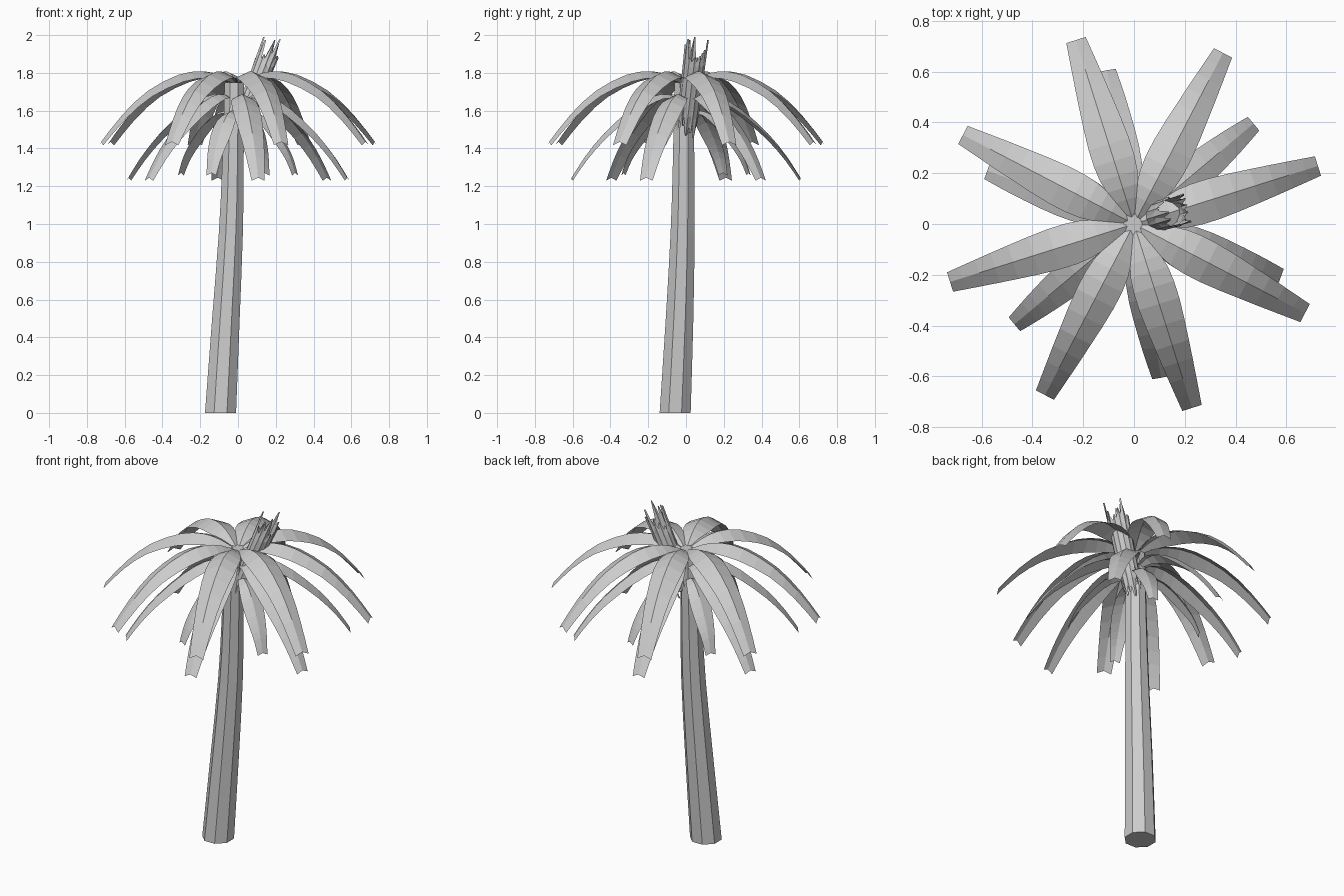
import bpy, math, random
from mathutils import Vector

if "Cube" in bpy.data.objects:
    bpy.data.objects.remove(bpy.data.objects["Cube"])

random.seed(4)


def make(name, verts, faces):
    me = bpy.data.meshes.new(name)
    me.from_pydata([tuple(v) for v in verts], [], faces)
    me.update()
    ob = bpy.data.objects.new(name, me)
    bpy.context.collection.objects.link(ob)
    return ob


def refine(pts):
    """Insert a smooth midpoint between neighbours of a profile."""
    p = [Vector(q) for q in pts]
    out = [p[0]]
    for i in range(len(p) - 1):
        a, b = p[max(i - 1, 0)], p[min(i + 2, len(p) - 1)]
        out += [(p[i] + p[i + 1]) * 0.5625 - (a + b) * 0.0625, p[i + 1]]
    return out


# Trunk: eight-sided tapering tube along a gently curved path (x, y, z, radius)
path = refine([(-0.0925, -0.0575, 0, 0.089), (-0.064, -0.034, 0.5, 0.079),
               (-0.038, -0.018, 0.95, 0.069), (-0.027, -0.013, 1.3, 0.062),
               (-0.02, -0.01, 1.75, 0.055)])
N = 8
verts, faces = [], []
for x, y, z, r in path:
    for i in range(N):
        a = math.tau * (i + 0.5) / N
        verts.append((x + r * math.cos(a), y + r * math.sin(a), z))
for k in range(len(path) - 1):
    for i in range(N):
        j = (i + 1) % N
        faces.append((k * N + i, k * N + j, (k + 1) * N + j, (k + 1) * N + i))
faces.append(tuple(reversed(range(N))))
faces.append(tuple(range(len(verts) - N, len(verts))))
make("trunk", verts, faces)


# Fronds: drooping roof-shaped strips (radius, height, half width), folded at the midrib
def frond(name, profile, angle):
    a = math.radians(angle)
    out, side = Vector((math.cos(a), math.sin(a), 0)), Vector((-math.sin(a), math.cos(a), 0))
    v, f = [], []
    for r, z, w in profile:
        mid = out * r + Vector((0, 0, z))
        low = Vector((0, 0, -0.45 * w))
        v += [mid + side * w + low, mid, mid - side * w + low]
    for k in range(len(profile) - 1):
        b = 3 * k
        f += [(b, b + 1, b + 4, b + 3), (b + 1, b + 2, b + 5, b + 4)]
    make(name, v, f)


widths = [0.004, 0.045, 0.077, 0.083, 0.069, 0.054, 0.04]
upper = [(0, 1.735), (0.1, 1.785), (0.2, 1.808), (0.33, 1.79), (0.5, 1.705), (0.64, 1.58), (0.76, 1.435)]
middle = [(0, 1.64), (0.09, 1.685), (0.18, 1.675), (0.3, 1.605), (0.44, 1.48), (0.54, 1.36), (0.615, 1.245)]
lower = [(0, 1.57), (0.08, 1.6), (0.16, 1.57), (0.23, 1.50), (0.29, 1.42), (0.33, 1.35), (0.36, 1.27)]
for label, prof, angles, s in (("upper", upper, [17.5 + 45 * i for i in range(8)], 1.0),
                               ("middle", middle, [40 + 60 * i for i in range(6)], 0.88),
                               ("lower", lower, [-33, 67, 147, 247], 0.7)):
    rows = refine([(r, z, w * s) for (r, z), w in zip(prof, widths)])
    for i, ang in enumerate(angles):
        frond(f"{label}_frond_{i + 1}", rows, ang)

# Young shoots: leaning ring of pointed blades rising through the crown
base, top = Vector((0.0, 0.0, 1.48)), Vector((0.185, 0.057, 1.965))
v, f = [], []
M = 13
for i in range(M):
    a = math.tau * i / M
    out = Vector((math.cos(a), math.sin(a), 0))
    side = Vector((-math.sin(a), math.cos(a), 0))
    t0, t1 = random.uniform(-0.06, 0.1), random.uniform(0.8, 1.07)
    b = len(v)
    for t, w, r in ((t0, 0.005, 0.045), (t0 + 0.2, 0.02, 0.05), (0.72, 0.026, 0.052), (t1, 0.003, 0.055)):
        c = base.lerp(top, t) + out * r
        v += [c - side * w, c + out * 0.008, c + side * w]
    for k in range(3):
        q = b + 3 * k
        f += [(q, q + 1, q + 4, q + 3), (q + 1, q + 2, q + 5, q + 4)]
make("young_shoots", v, f)
